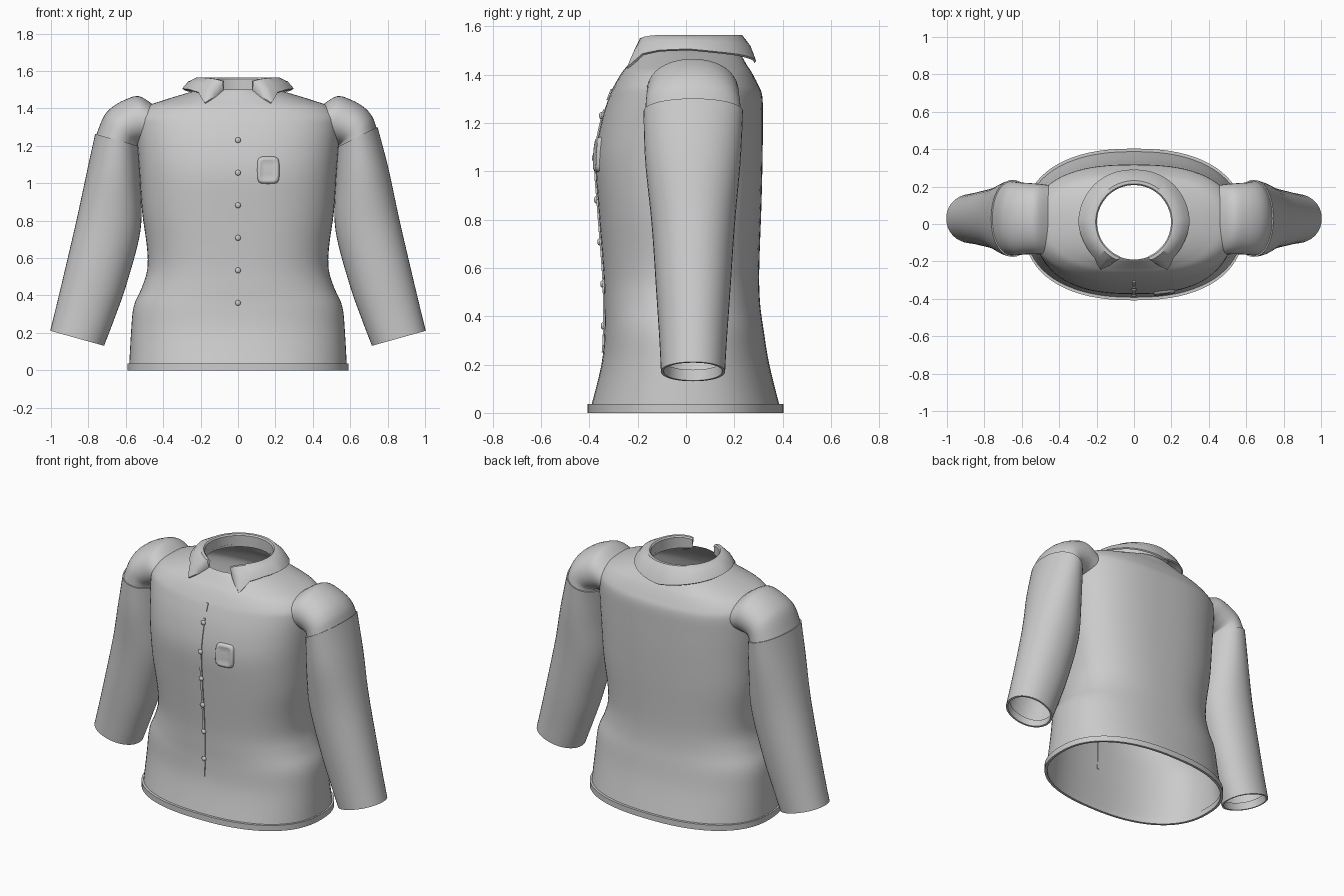
import bpy, bmesh, math
from mathutils import Vector

if "Cube" in bpy.data.objects:
    bpy.data.objects.remove(bpy.data.objects["Cube"])

cloth = bpy.data.materials.new("grey cloth")
cloth.diffuse_color = (0.6, 0.6, 0.6, 1)
cloth.use_nodes = True
cloth.node_tree.nodes["Principled BSDF"].inputs["Base Color"].default_value = cloth.diffuse_color


def spline(rows, k):
    """Resample table rows with a Catmull-Rom curve, k steps per span."""
    rows = [Vector(r) for r in rows]
    out = []
    for i in range(len(rows) - 1):
        a, b = rows[max(i - 1, 0)], rows[i]
        c, d = rows[i + 1], rows[min(i + 2, len(rows) - 1)]
        for j in range(k):
            t = j / k
            out.append(0.5 * (2 * b + (c - a) * t + (2 * a - 5 * b + 4 * c - d) * t * t
                              + (3 * b - a - 3 * c + d) * t ** 3))
    return out + [rows[-1]]


def loft(name, rings, closed=True, caps=False, angle=40):
    bm = bmesh.new()
    vs = [[bm.verts.new(p) for p in ring] for ring in rings]
    n = len(vs[0])
    for a, b in zip(vs, vs[1:]):
        for i in range(n if closed else n - 1):
            j = (i + 1) % n
            bm.faces.new((a[i], a[j], b[j], b[i]))
    if caps:
        bm.faces.new(vs[0])
        bm.faces.new(vs[-1])
    bmesh.ops.recalc_face_normals(bm, faces=bm.faces)
    me = bpy.data.meshes.new(name)
    bm.to_mesh(me)
    bm.free()
    me.materials.append(cloth)
    ob = bpy.data.objects.new(name, me)
    bpy.context.collection.objects.link(ob)
    bpy.ops.object.select_all(action='DESELECT')
    ob.select_set(True)
    bpy.context.view_layer.objects.active = ob
    bpy.ops.object.shade_smooth_by_angle(angle=math.radians(angle))
    return ob


def oval(t, n):
    """Point on a unit superellipse."""
    c, s = math.cos(t), math.sin(t)
    return (math.copysign(abs(c) ** (2 / n), c), math.copysign(abs(s) ** (2 / n), s))


# Body: height, half width, front depth, back depth, squareness
PROFILE = [(0.0, .583, .40, .395, 2.35), (.2, .572, .35, .345, 2.35), (.34, .558, .338, .322, 2.35),
           (.44, .515, .338, .308, 2.35), (.54, .485, .34, .303, 2.4), (.66, .487, .348, .305, 2.45),
           (.85, .513, .363, .312, 2.5), (1.05, .527, .375, .317, 2.5), (1.2, .538, .352, .318, 2.5),
           (1.31, .545, .318, .316, 2.5), (1.36, .538, .295, .298, 2.5), (1.41, .49, .265, .272, 2.4),
           (1.44, .41, .24, .252, 2.3), (1.465, .33, .22, .238, 2.15), (1.49, .245, .2, .222, 2),
           (1.5, .2, .19, .21, 2)]
BODY = spline(PROFILE, 4)


def body_ring(r, grow=0.0, z=None, seg=72):
    pts = []
    for i in range(seg):
        x, y = oval(2 * math.pi * i / seg, r[4])
        pts.append((x * (r[1] + grow), y * ((r[3] if y > 0 else r[2]) + grow), r[0] if z is None else z))
    return pts


def front_y(x, z):
    """Depth of the chest surface at x, z."""
    for a, b in zip(BODY, BODY[1:]):
        if a[0] <= z <= b[0]:
            r = a.lerp(b, (z - a[0]) / (b[0] - a[0]))
            return -r[2] * (1 - abs(x / r[1]) ** r[4]) ** (1 / r[4])


loft("shirt_body", [body_ring(r) for r in BODY])
hem = BODY[0]
loft("hem_band", [body_ring(hem, g, z) for g, z in
                  ((-.008, .036), (.008, .036), (.008, 0), (-.008, 0), (-.008, .036))])


# Sleeves: outer x, outer z, inner x, inner z, front y, back y
def sleeve_ring(r, side, grow=0.0, shift=0.0, seg=40):
    out, inn = Vector((r[0], 0, r[1])), Vector((r[2], 0, r[3]))
    mid, u = (out + inn) / 2, (out - inn) / 2
    u = u + u.normalized() * grow
    up = Vector((-u.z, 0, u.x)).normalized() * shift
    cy, ry = (r[4] + r[5]) / 2, (r[5] - r[4]) / 2 + grow
    pts = []
    for i in range(seg):
        a, b = oval(2 * math.pi * i / seg, 2.1)
        p = mid + u * a + up
        pts.append((side * p.x, cy + ry * b, p.z))
    return pts


LOWER = [(.80, 1.08, .525, 1.0, -.165, .222), (.86, .8, .525, .75, -.138, .198),
         (.93, .5, .60, .46, -.118, .178), (.973, .32, .665, .275, -.106, .165),
         (1.0, .21, .72, .132, -.10, .158)]
for side, label, seam in ((1, "left", (.742, 1.30, .535, 1.195, -.172, .232)),
                          (-1, "right", (.76, 1.262, .535, 1.2, -.172, .232))):
    rows = spline([seam] + LOWER, 6)
    rings = [sleeve_ring(seam, side, -.01)] + [sleeve_ring(r, side, .004) for r in rows]
    # turned-in cuff
    rings += [sleeve_ring(rows[-1], side, -.008), sleeve_ring(rows[-1], side, -.012, .045)]
    loft(label + "_sleeve", rings)
    # puffed shoulder cap
    cap = [(.45, 1.42, .44, 1.2, -.17, .21), (.53, 1.468, .49, 1.2, -.165, .218),
           (.61, 1.447, .515, 1.2, -.165, .222), (.68, 1.405, .53, 1.2, -.168, .225),
           (.722, 1.355, .535, 1.2, -.17, .228), seam]
    loft(label + "_shoulder", [sleeve_ring(r, side, -.003) for r in spline(cap, 5)])

# Collar: angle from front, outer radius, outer height, fold height
leaf = [(22, .205, 1.50, 1.548), (35, .312, 1.43, 1.558), (48, .285, 1.487, 1.563),
        (65, .287, 1.502, 1.565), (90, .298, 1.507, 1.565), (135, .292, 1.485, 1.565),
        (180, .28, 1.455, 1.565)]
half = []
for a, b in zip(leaf, leaf[1:]):
    steps = max(4, int((b[0] - a[0]) / 4))
    half += [Vector(a).lerp(Vector(b), i / steps) for i in range(steps)]
half.append(Vector(leaf[-1]))
full = [(r, 1) for r in half] + [(r, -1) for r in reversed(half[:-1])]
rings = []
for r, s in full:
    t = math.radians(r[0])
    d = Vector((s * math.sin(t), -math.cos(t), 0))
    c = Vector((0, .01, 0))
    fold = min(.222, r[1] + .01)
    rings.append([c + d * q + Vector((0, 0, z)) for q, z in
                  ((.2, 1.485), (.198, r[3] - .008), (.205, r[3]), (fold, r[3]),
                   ((fold + r[1]) / 2 + .006, (r[3] + r[2]) / 2 + .008),
                   (r[1], r[2]), (r[1] - .008, r[2] - .006))])
loft("collar", rings, closed=False)

# Button strip down the front, with a short piece near the neck
for name, z0, z1 in (("button_strip", .25, 1.255), ("top_buttonhole", 1.295, 1.34)):
    n = max(3, int((z1 - z0) / .03))
    rings = []
    for i in range(n + 1):
        z = z0 + (z1 - z0) * i / n
        y = front_y(0, z)
        rings.append([(-.007, y + .004, z), (-.007, y - .006, z), (.007, y - .006, z), (.007, y + .004, z)])
    loft(name, rings, caps=True)

# Buttons: small domes
for i in range(6):
    z = .36 + .174 * i
    y = front_y(0, z) - .004
    rings = []
    for rad, h in ((.015, 0), (.015, .004), (.011, .009), (.004, .011)):
        rings.append([(rad * math.cos(k * math.pi / 8), y - h, z + rad * math.sin(k * math.pi / 8))
                      for k in range(16)])
    loft("button_%d" % (i + 1), rings, caps=True)

# Raised chest patch with a soft rim
rings = []
for s, h in ((1, -.003), (.95, .008), (.85, .014), (.72, .013), (.6, .009), (.3, .009), (.03, .009)):
    ring = []
    for k in range(32):
        a, b = oval(2 * math.pi * k / 32, 4.5)
        x, z = .162 + .06 * s * a, 1.07 + .074 * s * b
        ring.append((x, front_y(x, z) - h, z))
    rings.append(ring)
loft("chest_patch", rings, caps=True, angle=60)
